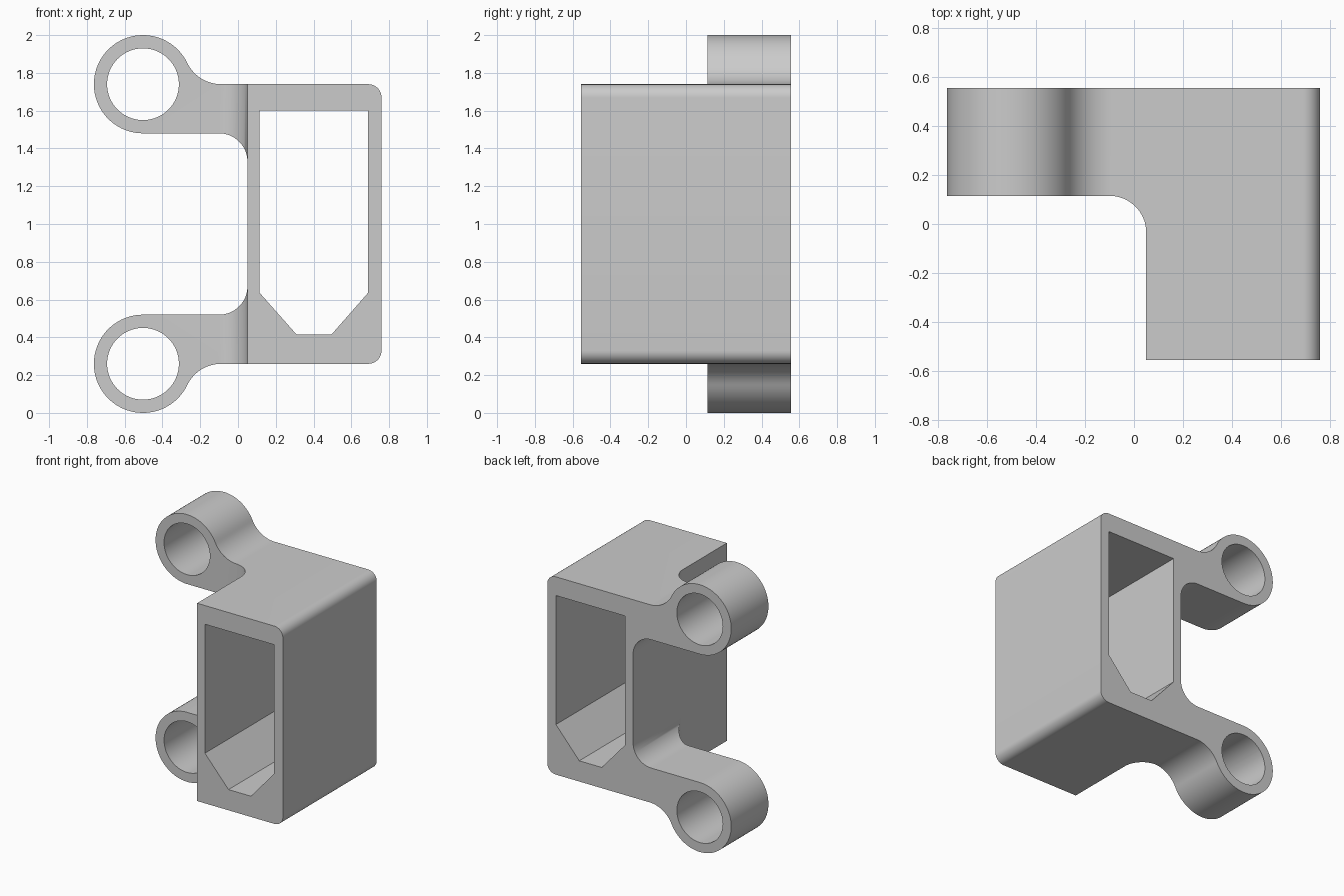
import bpy, bmesh
from math import cos, sin, radians, degrees, atan2

if "Cube" in bpy.data.objects:
    bpy.data.objects.remove(bpy.data.objects["Cube"])

RING_X, RING_Z, RING_R, BORE_R = -0.503, 1.74, 0.26, 0.19
RIGHT, WALL, DEPTH = 0.76, 0.05, 0.555      # body side, arm-side wall, half depth
CORNER, FILLET, NECK = 0.07, 0.15, 0.2      # radii


def arc(cx, cy, r, start, end, steps):
    angles = [radians(start + (end - start) * i / steps) for i in range(steps + 1)]
    return [(cx + r * cos(a), cy + r * sin(a)) for a in angles]


def prism(name, outline, low, high, axis):
    """Extrude a closed outline along y (outline in xz) or z (outline in xy)."""
    def place(p, d):
        u, v = round(p[0], 5), round(p[1], 5)
        return (u, d, v) if axis == "y" else (u, v, d)
    bm = bmesh.new()
    ends = [[bm.verts.new(place(p, d)) for p in outline] for d in (low, high)]
    n = len(outline)
    for ring in ends:
        bm.faces.new(ring)
    for i in range(n):
        j = (i + 1) % n
        bm.faces.new((ends[0][i], ends[0][j], ends[1][j], ends[1][i]))
    bmesh.ops.recalc_face_normals(bm, faces=bm.faces)
    mesh = bpy.data.meshes.new(name)
    bm.to_mesh(mesh)
    bm.free()
    obj = bpy.data.objects.new(name, mesh)
    bpy.context.collection.objects.link(obj)
    return obj


def carve(target, tool, operation):
    mod = target.modifiers.new(tool.name, "BOOLEAN")
    mod.operation, mod.solver, mod.object = operation, "EXACT", tool
    bpy.context.view_layer.objects.active = target
    bpy.ops.object.modifier_apply(modifier=mod.name)
    bpy.data.objects.remove(tool)


# Front silhouette: upper half, then its mirror about z = 1
neck_dx = ((RING_R + NECK) ** 2 - NECK ** 2) ** 0.5
neck_angle = degrees(atan2(NECK, neck_dx))
upper = (arc(RIGHT - CORNER, RING_Z - CORNER, CORNER, 0, 90, 12)
         + arc(RING_X + neck_dx, RING_Z + NECK, NECK, 270, 180 + neck_angle, 16)
         + arc(RING_X, RING_Z, RING_R, neck_angle, 270, 56)[1:]
         + arc(WALL - FILLET, RING_Z - RING_R - FILLET, FILLET, 90, 0, 16))
silhouette = upper + [(x, 2 - z) for x, z in reversed(upper)]
bracket = prism("bracket_body", silhouette, -0.7, 0.7, "y")

# Plan outline: arms only at the back, blended into the box side
arm_front = 0.115
plan = ([(1, DEPTH), (-1, DEPTH), (-1, arm_front)]
        + arc(WALL - FILLET, arm_front - FILLET, FILLET, 90, 0, 16)
        + [(WALL, -DEPTH), (1, -DEPTH)])
carve(bracket, prism("plan_cutter", plan, -0.2, 2.2, "z"), "INTERSECT")

# Pocket through the box with a chamfered floor
pocket = [(0.115, 1.6), (0.115, 0.635), (0.31, 0.415),
          (0.495, 0.415), (0.688, 0.635), (0.688, 1.6)]
carve(bracket, prism("pocket_cutter", pocket, -1, 1, "y"), "DIFFERENCE")

# Bores through both rings
for z in (RING_Z, 2 - RING_Z):
    circle = arc(RING_X, z, BORE_R, 0, 360, 64)[:-1]
    carve(bracket, prism("bore_cutter", circle, -1, 1, "y"), "DIFFERENCE")

# Single grey material
grey = bpy.data.materials.new("plain grey")
grey.use_nodes = True
colour = (0.6, 0.6, 0.6, 1)
grey.diffuse_color = colour
grey.node_tree.nodes["Principled BSDF"].inputs["Base Color"].default_value = colour
bracket.data.materials.clear()
bracket.data.materials.append(grey)

bpy.ops.object.select_all(action="DESELECT")
bracket.select_set(True)
bpy.context.view_layer.objects.active = bracket
bpy.ops.object.shade_smooth_by_angle(angle=radians(30))
